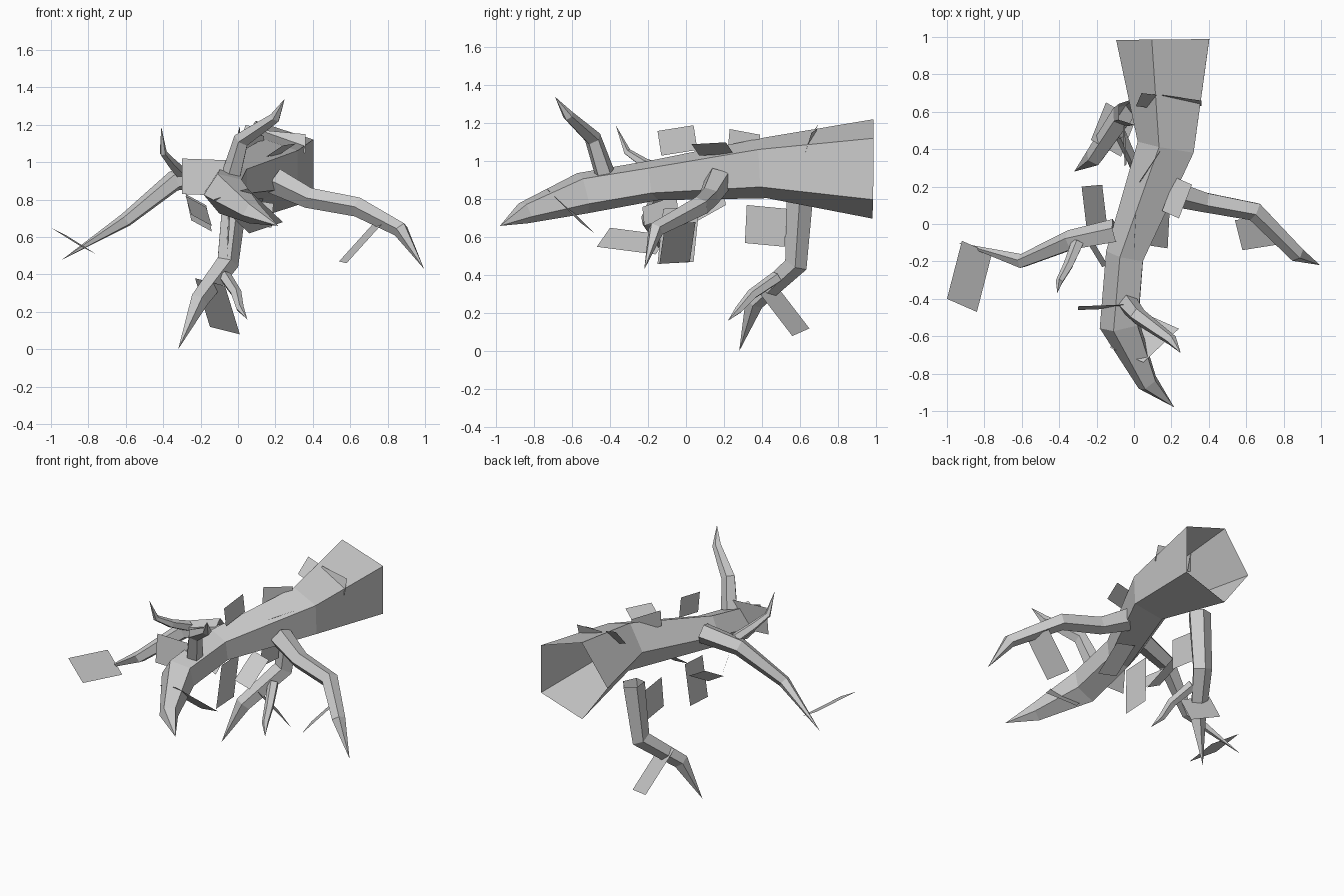
import bpy, math
from mathutils import Vector

SIDES = 5


def make_object(name, verts, faces):
    mesh = bpy.data.meshes.new(name)
    mesh.from_pydata(verts, [], faces)
    mesh.update()
    obj = bpy.data.objects.new(name, mesh)
    bpy.context.collection.objects.link(obj)
    return obj


def branch(name, path):
    """Open five-sided tapering tube through (x, y, z, radius) rings, last point is the tip."""
    pts = [Vector(p[:3]) for p in path]
    dirs = [(b - a).normalized() for a, b in zip(pts, pts[1:])]
    ref = Vector((0, 0, 1)) if abs(dirs[0].z) < 0.8 else Vector((0, 1, 0))
    u = ref.cross(dirs[0]).normalized()
    verts, faces = [], []
    for i, p in enumerate(path[:-1]):
        t = dirs[0] if i == 0 else (dirs[i - 1] + dirs[i]).normalized()
        u = (u - t * u.dot(t)).normalized()
        v = t.cross(u)
        for k in range(SIDES):
            a = math.radians(36) + math.tau * k / SIDES
            verts.append(pts[i] + p[3] * (math.cos(a) * u + math.sin(a) * v))
    rings = len(path) - 1
    verts.append(pts[-1])
    for i in range(rings):
        for k in range(SIDES):
            a, b = i * SIDES + k, i * SIDES + (k + 1) % SIDES
            if i < rings - 1:
                faces.append((a, b, b + SIDES, a + SIDES))
            else:
                faces.append((a, b, rings * SIDES))
    return make_object(name, verts, faces)


# main limb, thick open end at the back, pointed at the front
branch("main_limb", [
    (0.18, 0.985, 0.96, 0.275), (0.185, 0.41, 0.965, 0.168), (-0.04, -0.17, 0.90, 0.112),
    (-0.07, -0.54, 0.835, 0.115), (0.075, -0.85, 0.73, 0.06), (0.215, -0.98, 0.66)])

# side branches
branch("right_branch", [
    (0.20, 0.17, 0.90, 0.075), (0.38, 0.12, 0.81, 0.058), (0.645, 0.07, 0.76, 0.055),
    (0.87, -0.16, 0.64, 0.044), (0.995, -0.22, 0.43)])
branch("left_branch", [
    (-0.10, -0.04, 0.95, 0.068), (-0.34, -0.09, 0.90, 0.058), (-0.60, -0.20, 0.69, 0.04),
    (-0.94, -0.10, 0.48)])
branch("lower_branch", [
    (-0.02, 0.60, 0.83, 0.074), (-0.06, 0.58, 0.46, 0.064), (-0.21, 0.36, 0.26, 0.052),
    (-0.32, 0.28, 0.0)])

# twigs
branch("upper_twig", [
    (-0.03, -0.43, 0.94, 0.055), (0.02, -0.49, 1.12, 0.046), (0.20, -0.62, 1.24, 0.03),
    (0.25, -0.69, 1.34)])
branch("left_twig", [
    (-0.30, -0.10, 0.94, 0.035), (-0.35, -0.22, 0.99, 0.028), (-0.40, -0.31, 1.05, 0.02),
    (-0.41, -0.37, 1.19)])
branch("lower_twig", [
    (-0.07, 0.48, 0.39, 0.035), (-0.01, 0.35, 0.30, 0.03), (0.01, 0.28, 0.22, 0.022),
    (0.05, 0.22, 0.16)])


def leaf(name, a, b, c):
    """Flat four-sided leaf card from three corners, the fourth closes the parallelogram."""
    a, b, c = Vector(a), Vector(b), Vector(c)
    make_object(name, [a, b, c, a + c - b], [(0, 1, 2, 3)])


# leaf cards
leaves = {
    "left_tip_leaf": ((-0.92, -0.09, 0.61), (-0.76, -0.16, 0.51), (-0.84, -0.47, 0.55)),
    "right_leaf": ((0.54, 0.02, 0.47), (0.58, -0.14, 0.46), (0.77, -0.11, 0.67)),
    "front_left_leaf": ((-0.30, -0.44, 1.02), (-0.03, -0.43, 1.01), (-0.03, -0.45, 0.82)),
    "front_under_leaf": ((-0.13, -0.66, 0.80), (0.05, -0.74, 0.86), (0.24, -0.56, 0.68)),
    "left_hanging_leaf": ((-0.28, 0.20, 0.83), (-0.17, 0.21, 0.77), (-0.14, -0.04, 0.63)),
    "left_inner_leaf": ((-0.28, -0.05, 0.82), (-0.17, -0.23, 0.76), (-0.14, -0.22, 0.66)),
    "middle_hanging_leaf": ((-0.04, -0.12, 0.75), (-0.06, -0.15, 0.46), (-0.06, 0.04, 0.47)),
    "right_under_leaf": ((0.06, 0.08, 0.80), (0.19, 0.06, 0.78), (0.18, -0.13, 0.65)),
    "lower_branch_leaf": ((-0.04, 0.32, 0.77), (-0.05, 0.53, 0.75), (-0.06, 0.52, 0.55)),
    "lower_tip_leaf": ((-0.23, 0.45, 0.38), (-0.07, 0.36, 0.34), (0.01, 0.56, 0.08)),
    "top_middle_leaf": ((0.0, -0.15, 1.16), (0.01, 0.04, 1.19), (0.01, 0.06, 1.06)),
    "top_slanted_leaf": ((0.24, 0.03, 1.09), (0.31, 0.21, 1.10), (0.22, 0.25, 1.04)),
    "top_side_leaf": ((0.03, 0.23, 1.17), (0.03, 0.22, 1.06), (0.14, 0.38, 1.03)),
    "top_back_leaf": ((0.15, 0.69, 1.17), (0.36, 0.66, 1.15), (0.36, 0.63, 1.05)),
    "top_back_small_leaf": ((0.01, 0.63, 1.10), (0.04, 0.70, 1.20), (0.12, 0.69, 1.18)),
}
for leaf_name, corners in leaves.items():
    leaf(leaf_name, *corners)
